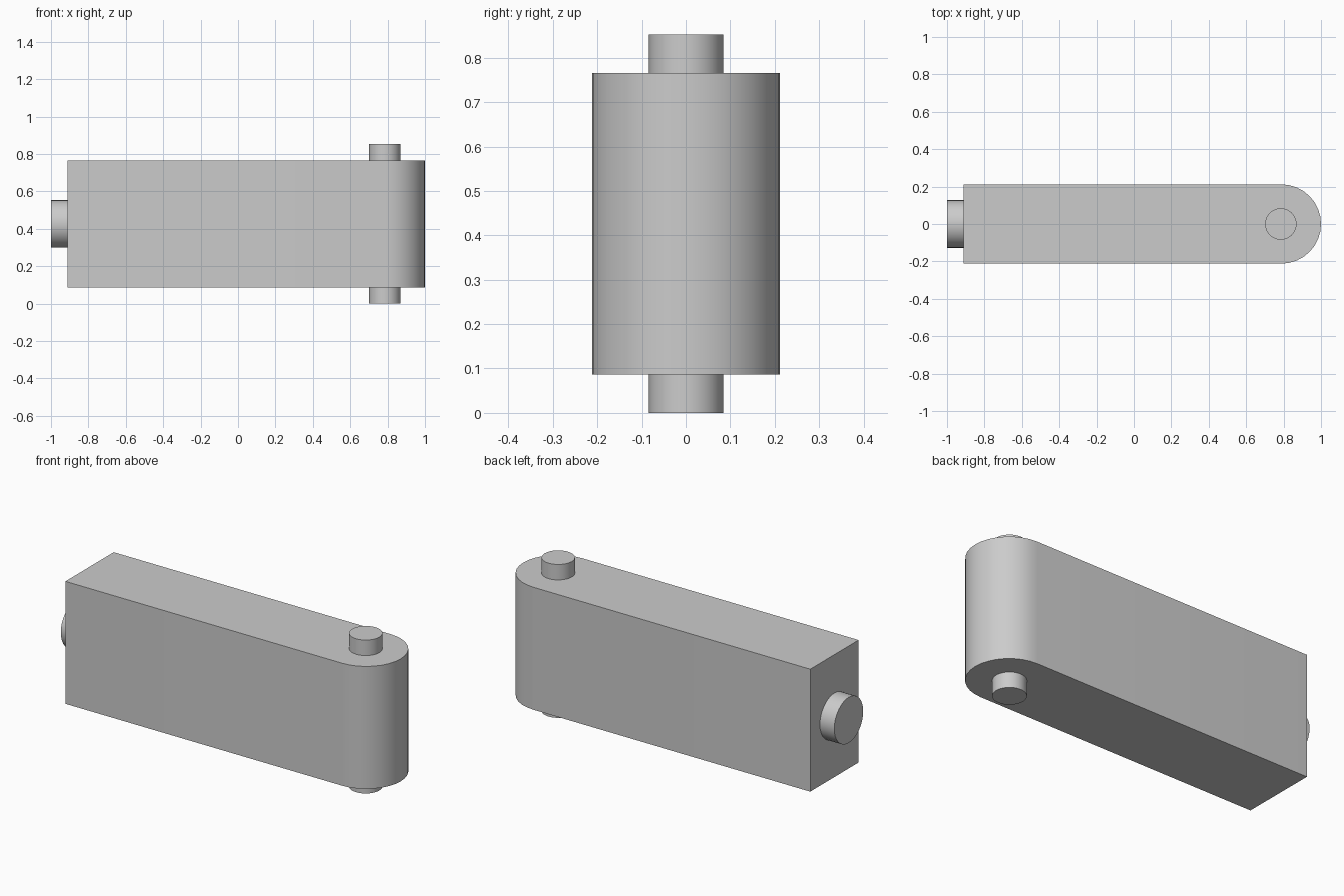
import bpy
import bmesh
from math import cos, sin, pi, radians
from mathutils import Matrix

cube = bpy.data.objects.get("Cube")
if cube:
    bpy.data.objects.remove(cube, do_unlink=True)

# One plain grey for every part
GREY = (0.6, 0.6, 0.6, 1.0)
grey = bpy.data.materials.new("plain grey")
grey.use_nodes = True
grey.diffuse_color = GREY
grey.node_tree.nodes["Principled BSDF"].inputs["Base Color"].default_value = GREY

HALF_WIDTH = 0.212
BOTTOM, TOP, HEIGHT = 0.086, 0.766, 0.852
BACK_X = -0.912
PIVOT_X = 1.0 - HALF_WIDTH


def finish(name, bm):
    bmesh.ops.recalc_face_normals(bm, faces=bm.faces)
    mesh = bpy.data.meshes.new(name)
    bm.to_mesh(mesh)
    bm.free()
    obj = bpy.data.objects.new(name, mesh)
    bpy.context.collection.objects.link(obj)
    mesh.materials.append(grey)
    bpy.ops.object.select_all(action="DESELECT")
    obj.select_set(True)
    bpy.context.view_layer.objects.active = obj
    bpy.ops.object.shade_smooth_by_angle(angle=radians(30))
    return obj


def cylinder(name, radius, depth, centre, tilt=0.0):
    bm = bmesh.new()
    matrix = Matrix.Translation(centre) @ Matrix.Rotation(tilt, 4, "Y")
    bmesh.ops.create_cone(bm, cap_ends=True, segments=32, radius1=radius,
                          radius2=radius, depth=depth, matrix=matrix)
    return finish(name, bm)


# Body: a block with one half-round end, extruded upwards
STEPS = 16
outline = [(BACK_X, HALF_WIDTH), (BACK_X, -HALF_WIDTH)]
for i in range(STEPS + 1):
    a = -pi / 2 + pi * i / STEPS
    outline.append((PIVOT_X + HALF_WIDTH * cos(a), HALF_WIDTH * sin(a)))
bm = bmesh.new()
base = bm.faces.new([bm.verts.new((x, y, BOTTOM)) for x, y in outline])
result = bmesh.ops.extrude_face_region(bm, geom=[base], use_keep_orig=True)
raised = [v for v in result["geom"] if isinstance(v, bmesh.types.BMVert)]
bmesh.ops.translate(bm, verts=raised, vec=(0, 0, TOP - BOTTOM))
finish("arm_body", bm)

# Hinge pins above and below the rounded end
for name, low, high in (("lower_pin", 0.0, BOTTOM), ("upper_pin", TOP, HEIGHT)):
    cylinder(name, 0.084, high - low, (PIVOT_X - 0.003, 0, (low + high) / 2))

# Round stub on the flat end
cylinder("end_stub", 0.127, BACK_X + 1.0,
         ((BACK_X - 1.0) / 2, 0, HEIGHT / 2), pi / 2)
